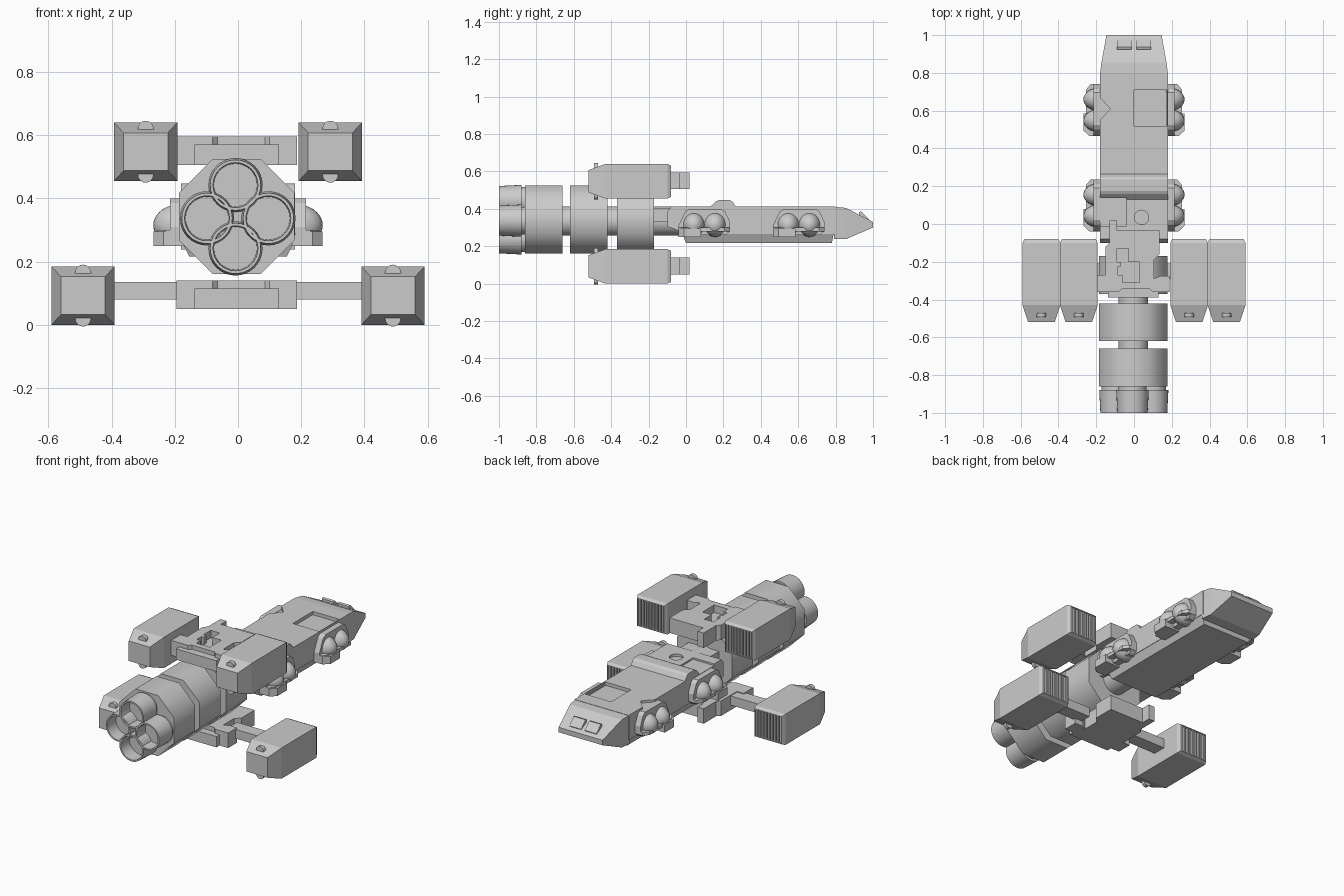
import bpy, bmesh
from math import sin, cos, pi, radians

if "Cube" in bpy.data.objects:
    bpy.data.objects.remove(bpy.data.objects["Cube"])


def loft(name, rings, smooth=0):
    """Skin a list of equal-length point rings and cap both ends."""
    bm = bmesh.new()
    rows = [[bm.verts.new(p) for p in r] for r in rings]
    n = len(rows[0])
    for a, b in zip(rows, rows[1:]):
        for i in range(n):
            bm.faces.new((a[i], a[(i + 1) % n], b[(i + 1) % n], b[i]))
    bm.faces.new(rows[0])
    bm.faces.new(rows[-1])
    bmesh.ops.recalc_face_normals(bm, faces=bm.faces)
    me = bpy.data.meshes.new(name)
    bm.to_mesh(me)
    bm.free()
    if smooth:
        me.polygons.foreach_set("use_smooth", [True] * len(me.polygons))
        me.set_sharp_from_angle(angle=radians(smooth))
    ob = bpy.data.objects.new(name, me)
    bpy.context.collection.objects.link(ob)
    return ob


def prism(name, poly, axis, a, b, smooth=0):
    put = {'x': lambda p, t: (t, p[0], p[1]), 'z': lambda p, t: (p[0], p[1], t)}[axis]
    return loft(name, [[put(p, t) for p in poly] for t in (a, b)], smooth)


def box(name, x0, x1, y0, y1, z0, z1):
    return prism(name, [(x0, y0), (x1, y0), (x1, y1), (x0, y1)], 'z', z0, z1)


def rect(cx, y, cz, hx, hz):
    return [(cx - hx, y, cz - hz), (cx + hx, y, cz - hz),
            (cx + hx, y, cz + hz), (cx - hx, y, cz + hz)]


def circle(cx, y, cz, r, n, off=0.0):
    return [(cx + r * cos(2 * pi * (i + off) / n), y, cz + r * sin(2 * pi * (i + off) / n))
            for i in range(n)]


def lathe(name, cx, cz, prof, n=32, off=0.0, smooth=30):
    return loft(name, [circle(cx, y, cz, r, n, off) for r, y in prof], smooth)


def cut(ob, cutter):
    cutter.hide_render = True
    cutter.hide_viewport = False
    cutter.display_type = 'WIRE'
    m = ob.modifiers.new("cut", 'BOOLEAN')
    m.object = cutter
    m.solver = 'EXACT'


CX, CZ = -0.004, 0.343

# octagonal engine drums on a central shaft
for i, (y0, y1) in enumerate([(-.86, -.66), (-.62, -.42), (-.37, -.17)]):
    lathe(f"engine_drum_{i}", CX, CZ, [(.197, y0), (.197, y1)], 8, .5, 50)
lathe("engine_shaft", CX, .335, [(.078, -.86), (.078, 0)])
box("neck", -.1, .1, -.2, -.05, .33, .405)

# four open nozzles
for i, (x, z) in enumerate([(-.008, .442), (-.098, .337), (.096, .337), (-.008, .242)]):
    lathe(f"nozzle_{i}", x, z, [(.074, -.85), (.074, -.88), (.086, -.88), (.08, -1.0),
                               (.071, -1.0), (.068, -.92)])

# forward hull, including the raised roll across the deck
hull = prism("hull", [(-.1, .385), (-.08, .412), (.13, .412), (.16, .44), (.175, .447), (.235, .447),
                      (.25, .437), (.265, .412), (.80, .412), (.80, .265), (-.02, .265),
                      (-.03, .28), (-.1, .305)], 'x', -.18, .18)
cut(hull, box("deck_panel_cutter", 0, .175, .52, .71, .392, .5))
cut(hull, prism("deck_notch_cutter", [(-.2, .69), (-.125, .61), (-.2, .53)], 'z', .398, .5))
cut(hull, prism("deck_port_cutter", [(.04 + .038 * cos(i * pi / 12), .035 + .038 * sin(i * pi / 12))
                                     for i in range(24)], 'z', .398, .5))
cut(hull, box("rear_deck_cutter", -.2, -.04, -.01, .14, .402, .43))
loft("belly", [[(-x, y0, z), (x, y0, z), (x, y1, z), (-x, y1, z)]
               for x, y0, y1, z in [(.18, -.02, .79, .27), (.155, 0, .78, .217)]])

# wedge nose with two hooded windows
loft("nose", [rect(0, y, (lo + hi) / 2, w, (hi - lo) / 2)
              for y, w, lo, hi in [(.79, .18, .238, .411), (.855, .172, .238, .405),
                                   (1.0, .146, .30, .33)]])
for s in (-1, 1):
    prism("nose_window", [(.925, .35), (.925, .383), (.937, .387), (.978, .346), (.975, .33)],
          'x', s * .012, s * .09)

# side turrets: frame, ledge, base block and two domes each
for yc in (.1, .605):
    for s in (-1, 1):
        prism("turret_frame", [(yc - .14, .26), (yc - .14, .31), (yc - .105, .385), (yc - .08, .4),
                               (yc + .09, .4), (yc + .11, .385), (yc + .135, .33), (yc + .135, .28),
                               (yc + .11, .26)], 'x', s * .17, s * .215)
        prism("turret_ledge", [(s * .17, yc - .14), (s * .23, yc - .14), (s * .255, yc - .11),
                               (s * .255, yc + .105), (s * .23, yc + .135), (s * .17, yc + .135)],
              'z', .28, .3)
        prism("turret_base", [(s * .17, yc - .14), (s * .235, yc - .14), (s * .268, yc - .11),
                              (s * .268, yc - .02), (s * .17, yc - .02)], 'z', .25, .296)
        for dy in (-.058, .055):
            bpy.ops.mesh.primitive_uv_sphere_add(segments=24, ring_count=14, radius=1,
                                                 location=(s * .188, yc + dy, .315))
            dome = bpy.context.object
            dome.name = "turret_dome"
            dome.scale = (.08, .06, .065)
            bpy.ops.object.shade_smooth()

# two pylon decks (upper, lower), each carrying a pair of pods
OUTLINE = [(-.195, -.36), (-.08, -.36), (-.065, -.345), (.085, -.345), (.1, -.36), (.187, -.36),
           (.187, -.275), (.14, -.275), (.105, -.29), (.105, -.19), (.135, -.16), (.135, -.035),
           (-.09, -.035), (-.09, .018), (-.13, .018), (-.13, -.1), (-.15, -.12), (-.15, -.27),
           (-.195, -.27)]
for name, dz, px in [("upper", 0, .292), ("lower", -.455, .49)]:
    deck = prism(name + "_deck", OUTLINE, 'z', .505 + dz, .595 + dz)
    cut(deck, prism(name + "_deck_cutter",
                    [(-.09, -.13), (-.09, -.2), (-.07, -.2), (-.07, -.225), (-.085, -.225),
                     (-.085, -.27), (-.06, -.27), (-.06, -.31), (.03, -.31), (.03, -.2),
                     (-.03, -.2), (-.03, -.13)], 'z', .55 + dz, .65 + dz))
    box(name + "_deck_step", -.138, .13, -.39, -.34, .505 + dz, .57 + dz)
    for s in (-1, 1):
        x, z = s * px, .5475 + dz
        loft(name + "_pod", [rect(x, y, z, hx, hz) for y, hx, hz in
                             [(-.52, .07, .06), (-.43, .1, .0925), (-.1, .1, .0925),
                              (-.08, .09, .083), (-.08, .086, .078), (-.13, .086, .078)]])
        # vertical slats in the rear opening
        for i in range(9):
            sx = x - .077 + i * .01925
            box(name + "_pod_slat", sx - .005, sx + .005, -.135, -.083, z - .079, z + .079)
        # small vents on the tapered faces
        for t in (-1, 1):
            lathe(name + "_pod_vent", x, z + t * .073, [(.025, -.492), (.025, -.47)], 16)
            bpy.context.collection.objects[-1].scale.z = 1
        if name == "lower":
            box("pod_strut", s * .14, s * .40, -.29, -.21, .08, .135)
